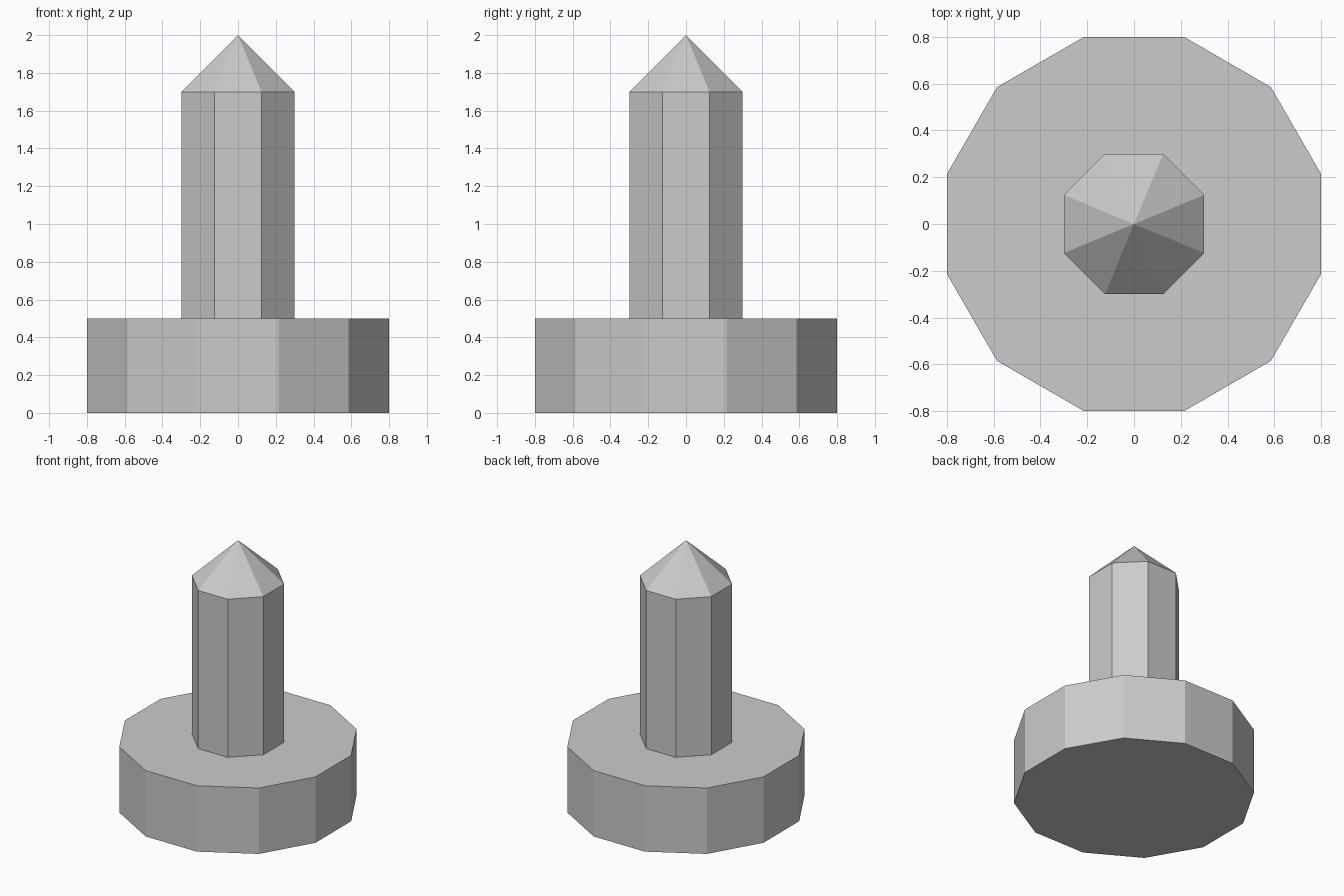
import bpy
from math import pi, cos

# Remove the default cube
cube = bpy.data.objects.get("Cube")
if cube:
    bpy.data.objects.remove(cube, do_unlink=True)

# Single light grey colour
grey = bpy.data.materials.new("light_grey")
grey.use_nodes = True
colour = (0.6, 0.6, 0.6, 1.0)
grey.diffuse_color = colour
grey.node_tree.nodes["Principled BSDF"].inputs["Base Color"].default_value = colour


def prism(name, sides, apothem, bottom, top, pointed=False):
    """Flat-sided prism or pyramid, turned so a flat side faces the front."""
    radius = apothem / cos(pi / sides)
    bpy.ops.mesh.primitive_cone_add(
        vertices=sides, radius1=radius, radius2=0 if pointed else radius,
        depth=top - bottom, location=(0, 0, (bottom + top) / 2),
        rotation=(0, 0, pi / sides))
    part = bpy.context.object
    part.name = name
    part.data.materials.append(grey)
    return part


# Wide twelve-sided base, eight-sided shaft and its pointed tip
prism("base", 12, 0.8, 0.0, 0.5)
prism("shaft", 8, 0.3, 0.5, 1.7)
prism("pointed_tip", 8, 0.3, 1.7, 2.0, pointed=True)
